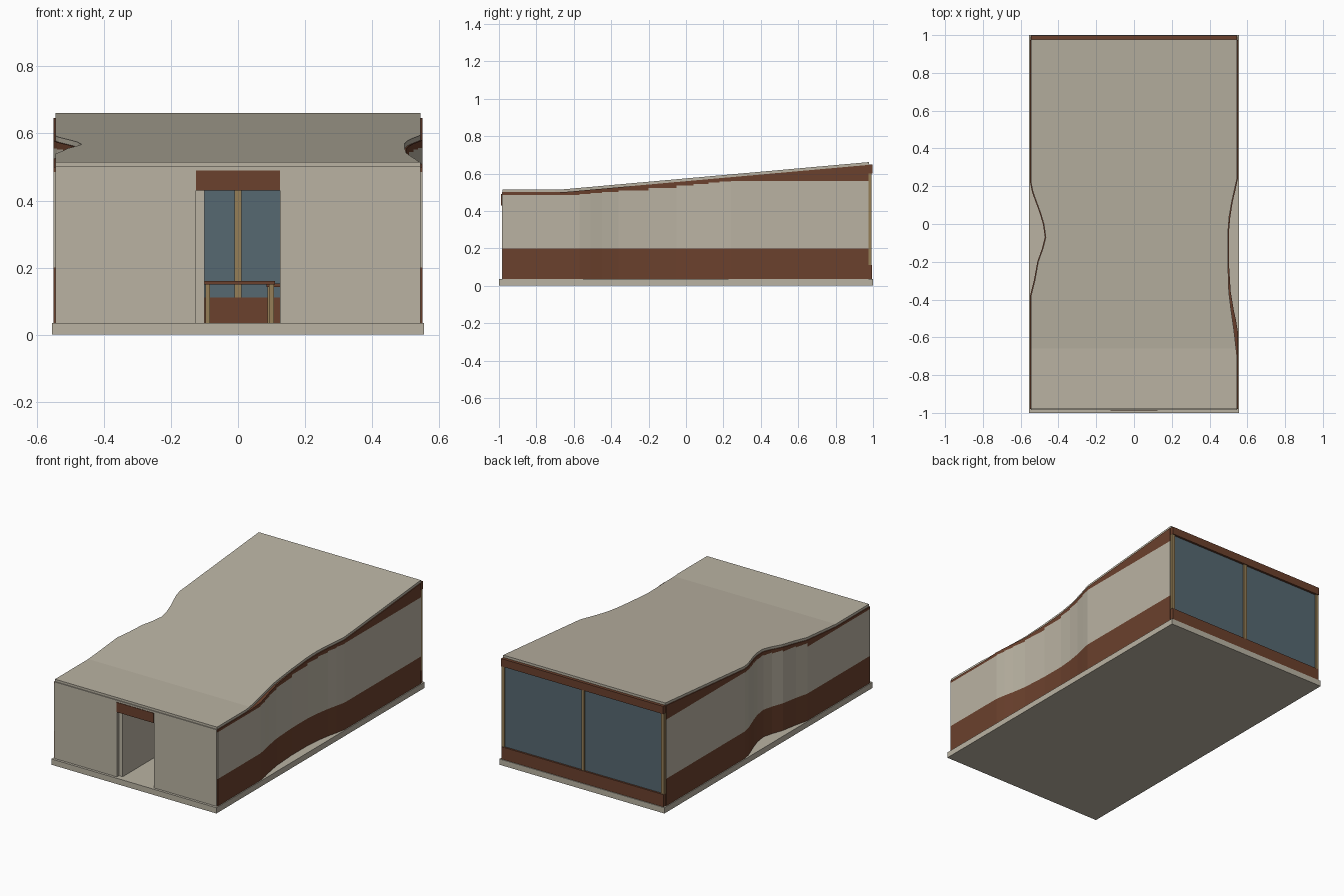
import bpy

if "Cube" in bpy.data.objects:
    bpy.data.objects.remove(bpy.data.objects["Cube"])

def material(name, rgb):
    m = bpy.data.materials.new(name)
    m.diffuse_color = (*rgb, 1)
    m.use_nodes = True
    m.node_tree.nodes["Principled BSDF"].inputs["Base Color"].default_value = m.diffuse_color
    return m

BEIGE = material("warm_concrete", (0.49, 0.45, 0.365))
BROWN = material("brown_cladding", (0.147, 0.052, 0.026))
GLASS = material("tinted_glass", (0.093, 0.138, 0.165))
GOLD = material("golden_timber", (0.30, 0.21, 0.095))

def make(name, verts, faces, mats, idx=None):
    me = bpy.data.meshes.new(name)
    me.from_pydata(verts, [], faces)
    for m in mats:
        me.materials.append(m)
    if idx:
        for p, i in zip(me.polygons, idx):
            p.material_index = i
    ob = bpy.data.objects.new(name, me)
    bpy.context.collection.objects.link(ob)
    # consistent outward normals
    bpy.context.view_layer.objects.active = ob
    ob.select_set(True)
    bpy.ops.object.mode_set(mode='EDIT')
    bpy.ops.mesh.select_all(action='SELECT')
    bpy.ops.mesh.remove_doubles(threshold=0.0001)
    bpy.ops.mesh.normals_make_consistent(inside=False)
    bpy.ops.object.mode_set(mode='OBJECT')
    ob.select_set(False)
    return ob

def box(name, x0, x1, y0, y1, z0, z1, mat):
    v = [(x, y, z) for x in (x0, x1) for y in (y0, y1) for z in (z0, z1)]
    f = [(0, 1, 3, 2), (4, 6, 7, 5), (0, 4, 5, 1), (2, 3, 7, 6), (0, 2, 6, 4), (1, 5, 7, 3)]
    return make(name, v, f, [mat])

def lerp(pts, y):
    for (ya, a), (yb, b) in zip(pts, pts[1:]):
        if ya <= y <= yb:
            return a + (b - a) * (y - ya) / (yb - ya)
    return pts[0][1] if y < pts[0][0] else pts[-1][1]

# Plan curves of the side walls (y, distance from the centre line)
RIGHT = [(-0.98, .55), (-.57, .55), (-.51, .54), (-.45, .527), (-.36, .512), (-.2, .502),
         (-.05, .502), (.04, .51), (.12, .523), (.18, .537), (.24, .55), (.975, .55)]
LEFT = [(-0.98, .55), (-.38, .55), (-.30, .53), (-.2, .512), (-.13, .487), (-.07, .472),
        (0, .482), (.06, .50), (.12, .522), (.17, .54), (.22, .55), (.975, .55)]
ROOF_R = [(-.98, .545), (-.70, .545), (-.57, .53), (-.45, .513), (-.36, .502), (-.2, .497),
          (-.05, .497), (.04, .504), (.12, .518), (.24, .545), (.975, .545)]
ROOF_L = [(y, d - .005) for y, d in LEFT]
TOP = [(-.98, .515), (-.66, .515), (.978, .661)]
THICK = 0.015

def under(y):
    return lerp(TOP, y) - THICK

# Side walls: brown base, pale middle with a stepped top, brown upper band
def side_wall(name, pts, s):
    ys = sorted(set([p[0] for p in pts] + [-.66]))
    verts, faces, idx = [], [], []

    def quad(a, b, c, d, i):
        n = len(verts)
        verts.extend((a, b, c, d))
        faces.append((n, n + 1, n + 2, n + 3))
        idx.append(i)

    first, last = pts[1][0], pts[-2][0]
    for ya, yb in zip(ys, ys[1:]):
        step = .485 if yb <= first else .56 if ya >= last else under(ya) - .018
        la, lb = [.035, .2, step, under(ya)], [.035, .2, step, under(yb)]
        xo = [s * lerp(pts, y) for y in (ya, yb)]
        xi = [x - s * .02 for x in xo]
        for xa, xb in (xo, xi):
            for k in range(3):
                quad((xa, ya, la[k]), (xb, yb, lb[k]), (xb, yb, lb[k + 1]), (xa, ya, la[k + 1]),
                     1 if k == 1 else 0)
        for k in (0, 3):
            quad((xo[0], ya, la[k]), (xo[1], yb, lb[k]), (xi[1], yb, lb[k]), (xi[0], ya, la[k]), 0)
        for end, y, l, j in ((ys[0], ya, la, 0), (ys[-1], yb, lb, 1)):
            if y == end:
                for k in range(3):
                    quad((xo[j], y, l[k]), (xi[j], y, l[k]), (xi[j], y, l[k + 1]),
                         (xo[j], y, l[k + 1]), 1 if k == 1 else 0)
    make(name, verts, faces, [BROWN, BEIGE], idx)

side_wall("right_wall", RIGHT, 1)
side_wall("left_wall", LEFT, -1)

# Roof sheet: flat at the front, rising to the back, following the curved sides
ys = sorted(set([p[0] for p in ROOF_R + ROOF_L + TOP if p[0] < .977] + [.978]))
rv, rf = [], []
for y in ys:
    l, r, t = -lerp(ROOF_L, y), lerp(ROOF_R, y), lerp(TOP, y)
    rv += [(l, y, t), (r, y, t), (r, y, t - THICK), (l, y, t - THICK)]
for i in range(len(ys) - 1):
    a = 4 * i
    rf += [(a + k, a + (k + 1) % 4, a + 4 + (k + 1) % 4, a + 4 + k) for k in range(4)]
e = len(rv) - 4
rf += [(0, 1, 2, 3), (e, e + 1, e + 2, e + 3)]
make("roof", rv, rf, [BEIGE])

# Floor slab
box("floor_slab", -.555, .555, -1, 1, 0, .035, BEIGE)

# Front wall with the open doorway
for n, s in (("left", -1), ("right", 1)):
    a, b = sorted((s * .125, s * .545))
    box("front_wall_" + n, a, b, -.985, -.965, .035, .49, BEIGE)
box("front_header", -.545, .545, -.985, -.965, .49, .501, BEIGE)
box("door_lintel", -.125, .125, -.988, -.965, .43, .49, BROWN)

# Inner partition beside the doorway
box("partition", -.125, -.10, -.965, -.3, .035, .5, BEIGE)

# Glazed back wall
box("back_sill", -.545, .545, .975, .995, .035, .11, BROWN)
box("back_beam", -.545, .545, .976, .997, .60, .647, BROWN)
box("back_glass", -.54, .54, .978, .984, .11, .60, GLASS)
for n, x in (("left", -.537), ("middle", 0), ("right", .537)):
    box("mullion_" + n, x - .01, x + .01, .972, .992, .11, .60, GOLD)

# Table and low bench inside
def table(name, x0, x1, y0, y1, h):
    box(name + "_top", x0, x1, y0, y1, h - .01, h, BROWN)
    for x in (x0 + .003, x1 - .017):
        for y in (y0 + .005, y1 - .019):
            box(name + "_leg", x, x + .014, y, y + .014, .035, h - .01, GOLD)

table("table", -.10, .11, -.58, -.35, .16)
table("bench", .085, .30, -.28, -.12, .152)
